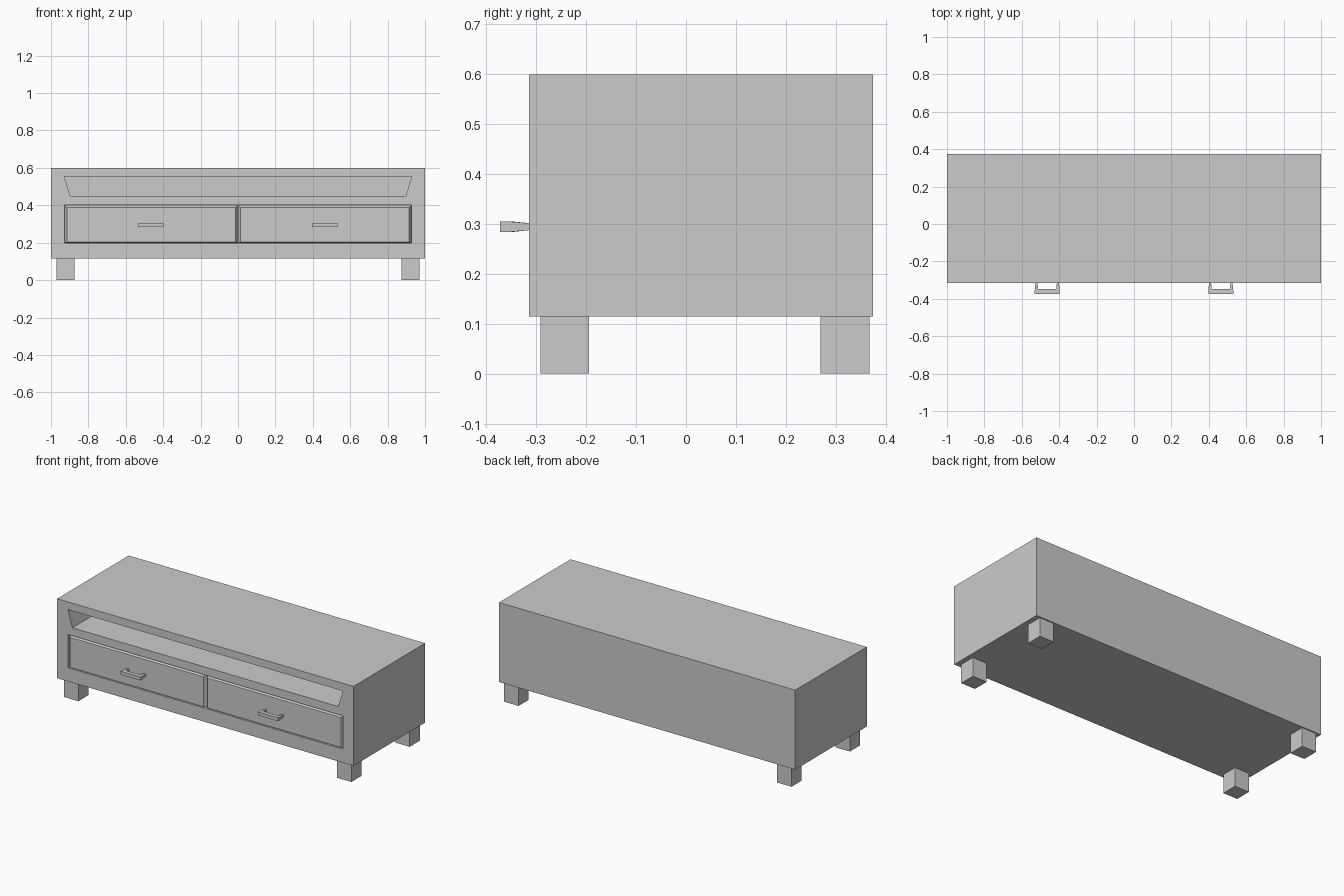
import bpy, bmesh
from mathutils import Vector

cube = bpy.data.objects.get("Cube")
if cube:
    bpy.data.objects.remove(cube, do_unlink=True)

grey = bpy.data.materials.new("plain grey")
grey.use_nodes = True
GREY = (0.6, 0.6, 0.6, 1)
grey.diffuse_color = GREY
grey.node_tree.nodes["Principled BSDF"].inputs["Base Color"].default_value = GREY

FRONT, BACK = -0.315, 0.375


def prism(name, outline, start, end, axis="y", end_outline=None):
    """Loft an outline along an axis, optionally to a second outline."""
    def place(p, d):
        return (p[0], d, p[1]) if axis == "y" else (p[0], p[1], d)
    bm = bmesh.new()
    a = [bm.verts.new(place(p, start)) for p in outline]
    b = [bm.verts.new(place(p, end)) for p in (end_outline or outline)]
    bm.faces.new(a)
    bm.faces.new(b[::-1])
    for i in range(len(a)):
        j = (i + 1) % len(a)
        bm.faces.new((a[i], b[i], b[j], a[j]))
    bmesh.ops.recalc_face_normals(bm, faces=bm.faces)
    mesh = bpy.data.meshes.new(name)
    bm.to_mesh(mesh)
    bm.free()
    mesh.materials.append(grey)
    obj = bpy.data.objects.new(name, mesh)
    bpy.context.collection.objects.link(obj)
    return obj


def rect(x0, x1, z0, z1):
    return [(x0, z0), (x1, z0), (x1, z1), (x0, z1)]


# Cabinet body with an open shelf and a shallow drawer pocket
body = prism("cabinet_body", rect(-1, 1, 0.115, 0.6), FRONT, BACK)
shelf = [(-0.897, 0.45), (0.897, 0.45), (0.928, 0.553), (-0.928, 0.553)]
cutters = [
    prism("shelf_cutter", shelf, FRONT - 0.1, 0.3),
    prism("drawer_cutter", rect(-0.928, 0.928, 0.198, 0.401), FRONT - 0.1, FRONT + 0.02),
]
for cutter in cutters:
    cut = body.modifiers.new(cutter.name, "BOOLEAN")
    cut.object = cutter
    cut.solver = "EXACT"
bpy.context.view_layer.objects.active = body
body.select_set(True)
for cutter in cutters:
    bpy.ops.object.modifier_apply(modifier=cutter.name)
    bpy.data.objects.remove(cutter, do_unlink=True)

# Drawers with chamfered fronts, each with a pull handle
for side, x0, x1 in (("right", -0.928, 0), ("left", 0, 0.928)):
    m = 0.013
    prism(side + "_drawer", rect(x0, x1, 0.198, 0.401), FRONT + 0.021, FRONT,
          end_outline=rect(x0 + m, x1 - m, 0.198 + m / 2, 0.401 - m))

    half = [(0.067, -0.373), (0.067, -0.355), (0.062, FRONT + 0.002),
            (0.052, FRONT + 0.002), (0.048, -0.348)]
    outline = half + [(-x, y) for x, y in reversed(half)]
    cx = (x0 + x1) / 2
    handle = prism(side + "_handle", [(cx + x, y) for x, y in outline], 0.284, 0.305, "z")
    # Posts get thinner towards the drawer
    for v in handle.data.vertices:
        if v.co.y > FRONT:
            v.co.z = 0.295 + (v.co.z - 0.295) * 0.65

# Square legs
for side, x in (("right", -0.97), ("left", 0.873)):
    for end, y in (("front", -0.292), ("back", 0.27)):
        prism(f"{end}_{side}_leg", rect(x, x + 0.097, 0, 0.115), y, y + 0.098)
